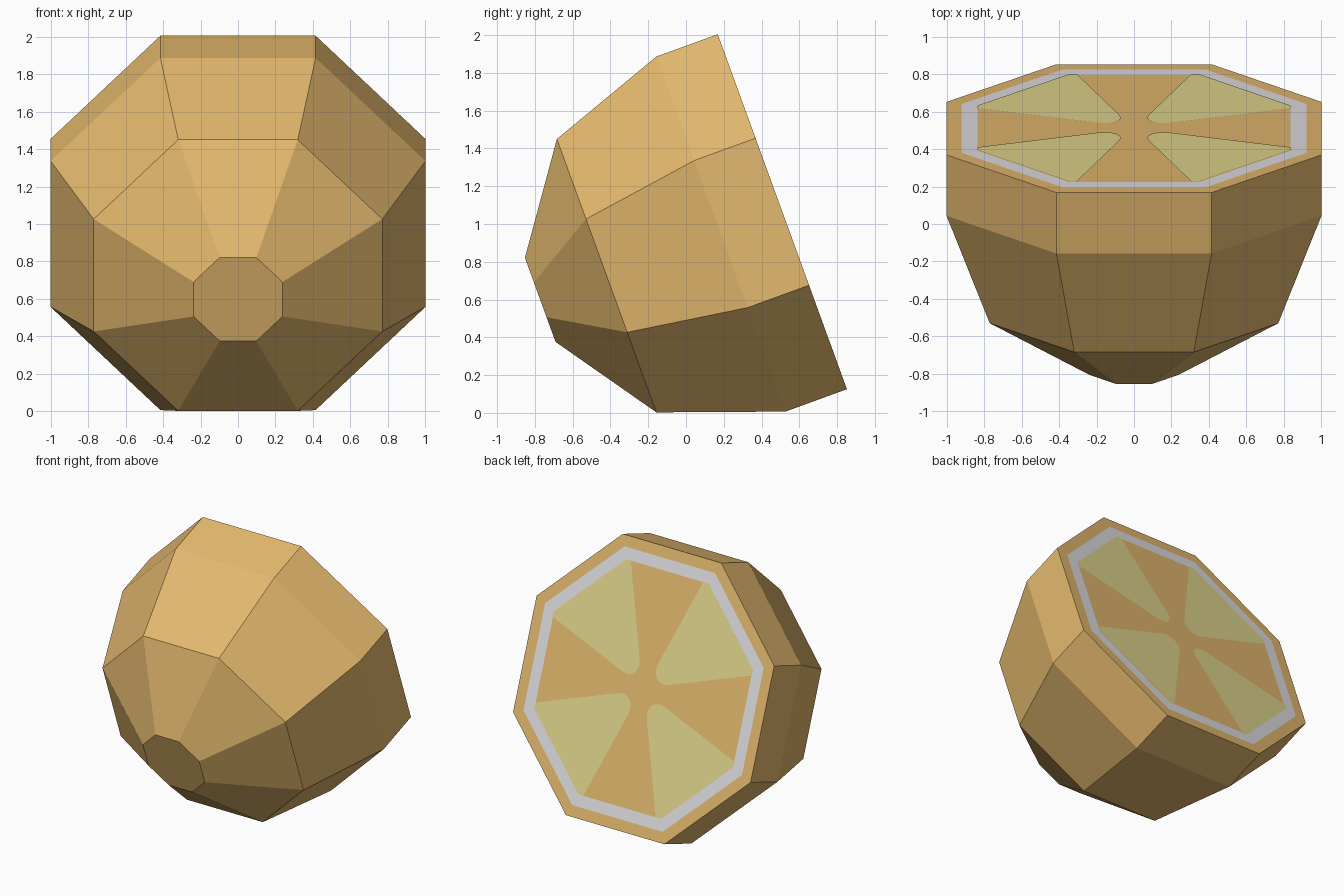
import bpy, bmesh, math
from mathutils import Matrix, Vector

if "Cube" in bpy.data.objects:
    bpy.data.objects.remove(bpy.data.objects["Cube"])


def material(name, srgb):
    m = bpy.data.materials.new(name)
    lin = [((c / 255 + 0.055) / 1.055) ** 2.4 for c in srgb]
    m.diffuse_color = (*lin, 1)
    m.use_nodes = True
    m.node_tree.nodes["Principled BSDF"].inputs["Base Color"].default_value = m.diffuse_color
    return m


peel = material("peel tan", (228, 185, 110))
pith = material("pith white", (225, 223, 227))
pulp = material("pulp pale green", (225, 214, 141))

# Local z points out of the cut face, which leans 20 degrees upward at the back
frame = Matrix.Translation((0, 0.51, 1.065)) @ Matrix.Rotation(math.radians(-70), 4, 'X')


def finish(bm, name, mats):
    mesh = bpy.data.meshes.new(name)
    bm.transform(frame)
    bm.to_mesh(mesh)
    bm.free()
    for m in mats:
        mesh.materials.append(m)
    ob = bpy.data.objects.new(name, mesh)
    bpy.context.collection.objects.link(ob)
    return ob


# Octagonal half fruit: (apothem, local z) rings from the tip to the cut face
bm = bmesh.new()
rings = []
for apothem, z in [(0.237, -1.364), (0.77, -0.99), (1.0, -0.346),
                   (1.0, 0), (0.92, 0), (0.836, 0)]:
    r = apothem / math.cos(math.pi / 8)
    rings.append([bm.verts.new((r * math.cos((i + 0.5) * math.pi / 4),
                                r * math.sin((i + 0.5) * math.pi / 4), z)) for i in range(8)])
bm.faces.new(rings[0][::-1])
bm.faces.new(rings[-1])
for k in range(len(rings) - 1):
    a, b = rings[k], rings[k + 1]
    for i in range(8):
        j = (i + 1) % 8
        f = bm.faces.new((a[i], a[j], b[j], b[i]))
        f.material_index = 1 if k == 4 else 0   # pith band on the cut face
bmesh.ops.recalc_face_normals(bm, faces=bm.faces)
finish(bm, "half_fruit", [peel, pith])

# Four pulp wedges with rounded tips, mirrored into each quadrant
half = [(0.836, 0.346), (0.836, 0.305), (0.19, 0.075), (0.15, 0.07), (0.115, 0.08), (0.09, 0.1)]
outline = half + [(y, x) for x, y in reversed(half)]
bm = bmesh.new()
for sx in (1, -1):
    for sy in (1, -1):
        f = bm.faces.new([bm.verts.new((sx * x, sy * y, 0.004)) for x, y in outline])
        f.normal_update()
        if f.normal.z < 0:
            f.normal_flip()
finish(bm, "pulp_wedges", [pulp])
